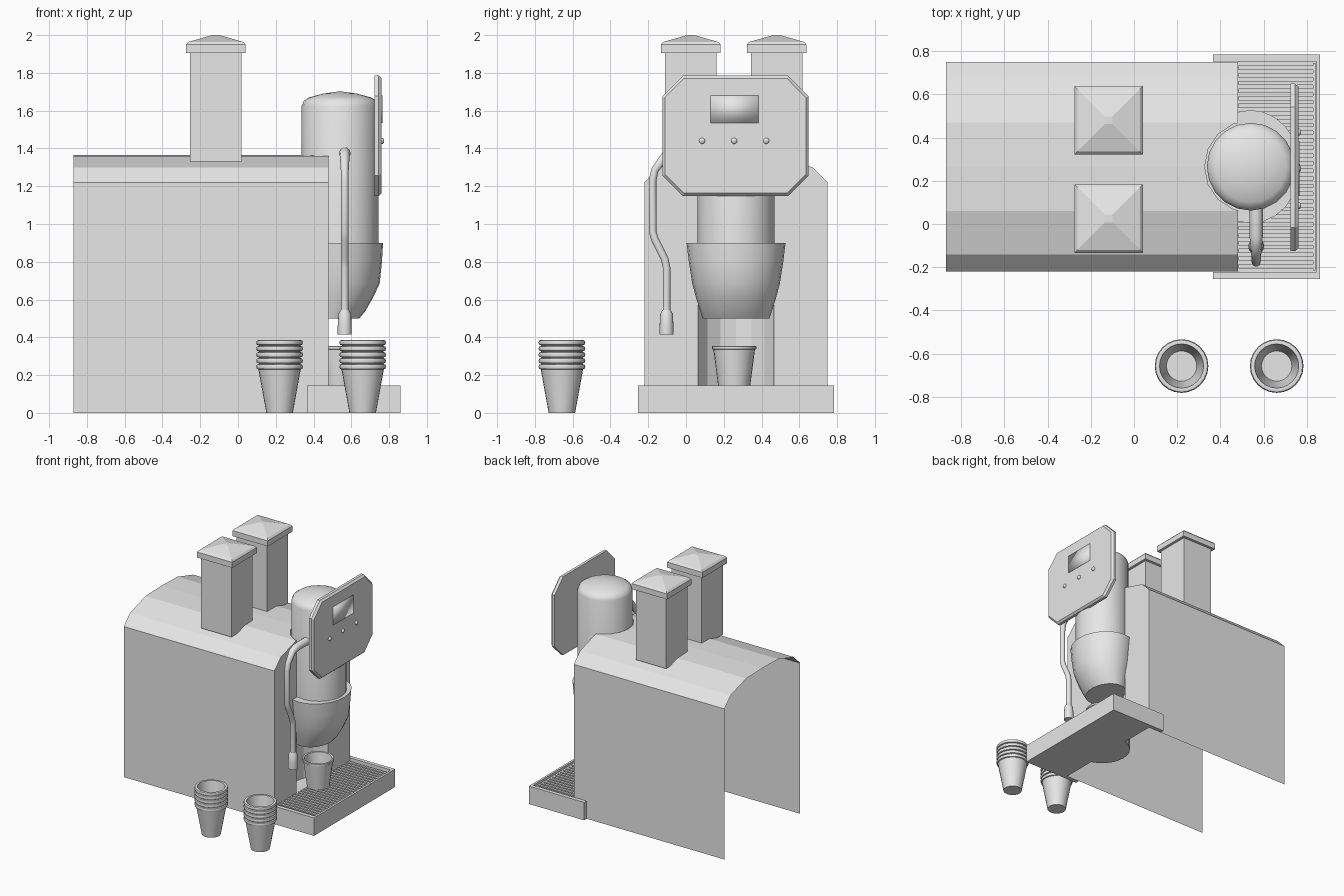
import bpy, bmesh, math

if "Cube" in bpy.data.objects:
    bpy.data.objects.remove(bpy.data.objects["Cube"])

grey = bpy.data.materials.new("plain grey")
grey.diffuse_color = (0.8, 0.8, 0.8, 1)
grey.use_nodes = True
grey.node_tree.nodes["Principled BSDF"].inputs["Base Color"].default_value = grey.diffuse_color


def finish(ob, angle=35):
    bpy.ops.object.select_all(action='DESELECT')
    ob.select_set(True)
    bpy.context.view_layer.objects.active = ob
    if angle:
        bpy.ops.object.shade_smooth_by_angle(angle=math.radians(angle))


def loft(name, rings, caps=(True, True), angle=35):
    """Skin a list of equal-length closed rings of 3D points."""
    bm = bmesh.new()
    vs = [[bm.verts.new(p) for p in r] for r in rings]
    n = len(rings[0])
    for a, b in zip(vs, vs[1:]):
        for i in range(n):
            j = (i + 1) % n
            bm.faces.new((a[i], a[j], b[j], b[i]))
    if caps[0]:
        bm.faces.new(vs[0][::-1])
    if caps[1]:
        bm.faces.new(vs[-1])
    bmesh.ops.remove_doubles(bm, verts=bm.verts, dist=1e-5)
    bmesh.ops.recalc_face_normals(bm, faces=bm.faces)
    me = bpy.data.meshes.new(name)
    bm.to_mesh(me)
    bm.free()
    me.materials.append(grey)
    ob = bpy.data.objects.new(name, me)
    bpy.context.collection.objects.link(ob)
    finish(ob, angle)
    return ob


def ellipse(cx, cy, rx, ry, z, n):
    return [(cx + rx * math.cos(2 * math.pi * i / n),
             cy + ry * math.sin(2 * math.pi * i / n), z) for i in range(n)]


def lathe(name, cx, cy, profile, n=24, caps=(True, True), angle=35):
    return loft(name, [ellipse(cx, cy, r, r, z, n) for r, z in profile], caps, angle)


def prism_z(name, pts, z0, z1):
    return loft(name, [[(x, y, z) for x, y in pts] for z in (z0, z1)], angle=0)


def rect(x0, x1, y0, y1):
    return [(x0, y0), (x1, y0), (x1, y1), (x0, y1)]


CX, CY = 0.54, 0.265   # brewing column axis

# Body shell: arched profile with a round niche in its front end, open at rear and below
half = [(0.485, 0), (0.485, 1.22), (0.405, 1.30), (0.205, 1.36)]
prof = [(CY - y, z) for y, z in half] + [(CY, 1.366)] + [(CY + y, z) for y, z in half[::-1]]
body = loft("body_shell", [[(x, y, z) for y, z in prof] for x in (-0.87, 0.48)], angle=0)
cutter = lathe("niche_cutter", CX, CY, [(0.213, -0.5), (0.213, 2.0)], 16, angle=0)
cutter.hide_render = True
mod = body.modifiers.new("niche", 'BOOLEAN')
mod.operation, mod.solver, mod.object = 'DIFFERENCE', 'EXACT', cutter
finish(body, 0)
bpy.ops.object.modifier_apply(modifier="niche")
bpy.data.objects.remove(cutter)
bm = bmesh.new()
bm.from_mesh(body.data)
gone = [f for f in bm.faces if f.normal.x < -0.99 and f.calc_center_median().x < -0.8
        or f.normal.z < -0.99]
bmesh.ops.delete(bm, geom=gone, context='FACES')
bm.to_mesh(body.data)
bm.free()

# Hoppers with pyramid lids
for side, hy in (("front", 0.025), ("back", 0.48)):
    hx = -0.117

    def square(h, z):
        return [(hx + x, hy + y, z) for x, y in rect(-h, h, -h, h)]
    loft(side + "_hopper", [square(0.136, 1.33), square(0.136, 1.91)], angle=0)
    loft(side + "_hopper_lid", [square(0.158, 1.905), square(0.158, 1.95),
                                square(0.145, 1.964), square(0.018, 2.0)], angle=0)

# Brewing column with domed top
lathe("column", CX, CY, [(0.203, 0.7), (0.203, 1.625), (0.192, 1.652),
                         (0.165, 1.67), (0.09, 1.69), (0, 1.703)], 20, (True, False), 40)

# Oval brewing bowl, narrowing and leaning back at the bottom
bowl = [(0.54, 0.10, 0.10, 0.9), (0.54, 0.228, 0.262, 0.9), (0.54, 0.222, 0.25, 0.8),
        (0.535, 0.215, 0.232, 0.685), (0.53, 0.185, 0.212, 0.61),
        (0.515, 0.16, 0.19, 0.54), (0.505, 0.137, 0.177, 0.5)]
loft("brewing_bowl", [ellipse(x, CY, rx, ry, z, 24) for x, rx, ry, z in bowl], angle=45)


# Control panel: octagonal plate with chamfered front
def octagon(x, inset):
    w, h, c = 0.387 - inset, 0.318 - inset, 0.108 - inset * 0.5
    q = [(w, h - c), (w - c, h), (c - w, h), (-w, h - c),
         (-w, c - h), (c - w, -h), (w - c, -h), (w, c - h)]
    return [(x, 0.262 + y, 1.467 + z) for y, z in q]


loft("control_panel", [octagon(0.723, 0), octagon(0.745, 0), octagon(0.76, 0.014)], angle=0)
loft("screen", [[(x, y, z) for y, z in rect(0.13, 0.385, 1.535, 1.68)]
                for x in (0.756, 0.765)], angle=180)
for i in range(3):
    loft("panel_button_%d" % (i + 1),
         [[(x, 0.085 + 0.17 * i + r * math.cos(a * math.pi / 6),
            1.44 + r * math.sin(a * math.pi / 6)) for a in range(12)]
          for x, r in ((0.755, 0.016), (0.766, 0.016), (0.773, 0.009))], angle=60)

# Steam wand: bent pipe and nozzle
path = [(0.1, 1.375, 1.5), (-0.06, 1.375, 1.45), (-0.11, 1.36, 1.25), (-0.165, 1.285, 1),
        (-0.177, 1.23, 1), (-0.177, 0.96, 1), (-0.165, 0.92, 1), (-0.113, 0.815, 1),
        (-0.103, 0.77, 1), (-0.103, 0.52, 1)]
cu = bpy.data.curves.new("steam_wand", 'CURVE')
cu.dimensions, cu.bevel_depth, cu.bevel_resolution = '3D', 0.021, 3
cu.use_fill_caps = True
sp = cu.splines.new('POLY')
sp.points.add(len(path) - 1)
for p, (y, z, r) in zip(sp.points, path):
    p.co, p.radius = (0.565, y, z, 1), r
cu.materials.append(grey)
wand = bpy.data.objects.new("steam_wand", cu)
bpy.context.collection.objects.link(wand)
finish(wand, 0)
bpy.ops.object.convert(target='MESH')
finish(bpy.context.view_layer.objects.active, 50)
lathe("wand_nozzle", 0.565, -0.103, [(0.037, 0.415), (0.037, 0.46), (0.033, 0.525),
                                     (0.022, 0.545)], 16)

# Drip tray: floor follows the body and niche, rim wraps the body sides
arc = [(CX + 0.212 * math.cos(math.radians(a)), CY + 0.212 * math.sin(math.radians(a)))
       for a in range(110, 251, 14)]
outer = [(0.365, -0.255), (0.86, -0.255), (0.86, 0.783), (0.365, 0.783)]
prism_z("drip_tray_floor", outer + [(0.365, 0.752), (0.48, 0.752), (0.48, 0.465)] + arc
        + [(0.48, 0.065), (0.48, -0.222), (0.365, -0.222)], 0, 0.10)
prism_z("drip_tray_rim", outer + [(0.365, 0.752), (0.843, 0.752), (0.843, -0.222),
                                  (0.365, -0.222)], 0.1, 0.145)

# Grill bars
for i in range(27):
    y = -0.205 + 0.0353 * i
    prism_z("grill_bar_%02d" % (i + 1), rect(0.483, 0.836, y, y + 0.02), 0.1, 0.128)
prism_z("grill_end_bar", rect(0.828, 0.84, -0.215, 0.745), 0.1, 0.128)

# Cup being filled
lathe("filling_cup", CX, CY - 0.01,
      [(0.083, 0.128), (0.11, 0.335), (0.118, 0.338), (0.118, 0.352), (0.113, 0.355),
       (0.102, 0.352), (0.075, 0.145), (0, 0.145)], 24, (True, False))

# Stacked paper cups
for name, x in (("left", 0.22), ("right", 0.66)):
    stack = [(0.07, 0), (0.112, 0.23)]
    for i in range(5):
        z = 0.23 + 0.032 * i
        stack += [(0.11, z), (0.12, z + 0.003), (0.124, z + 0.014),
                  (0.12, z + 0.025), (0.11, z + 0.028)]
    stack += [(0.102, 0.384), (0.07, 0.16), (0, 0.16)]
    lathe(name + "_cup_stack", x, -0.657, stack, 24, (True, False), 50)
